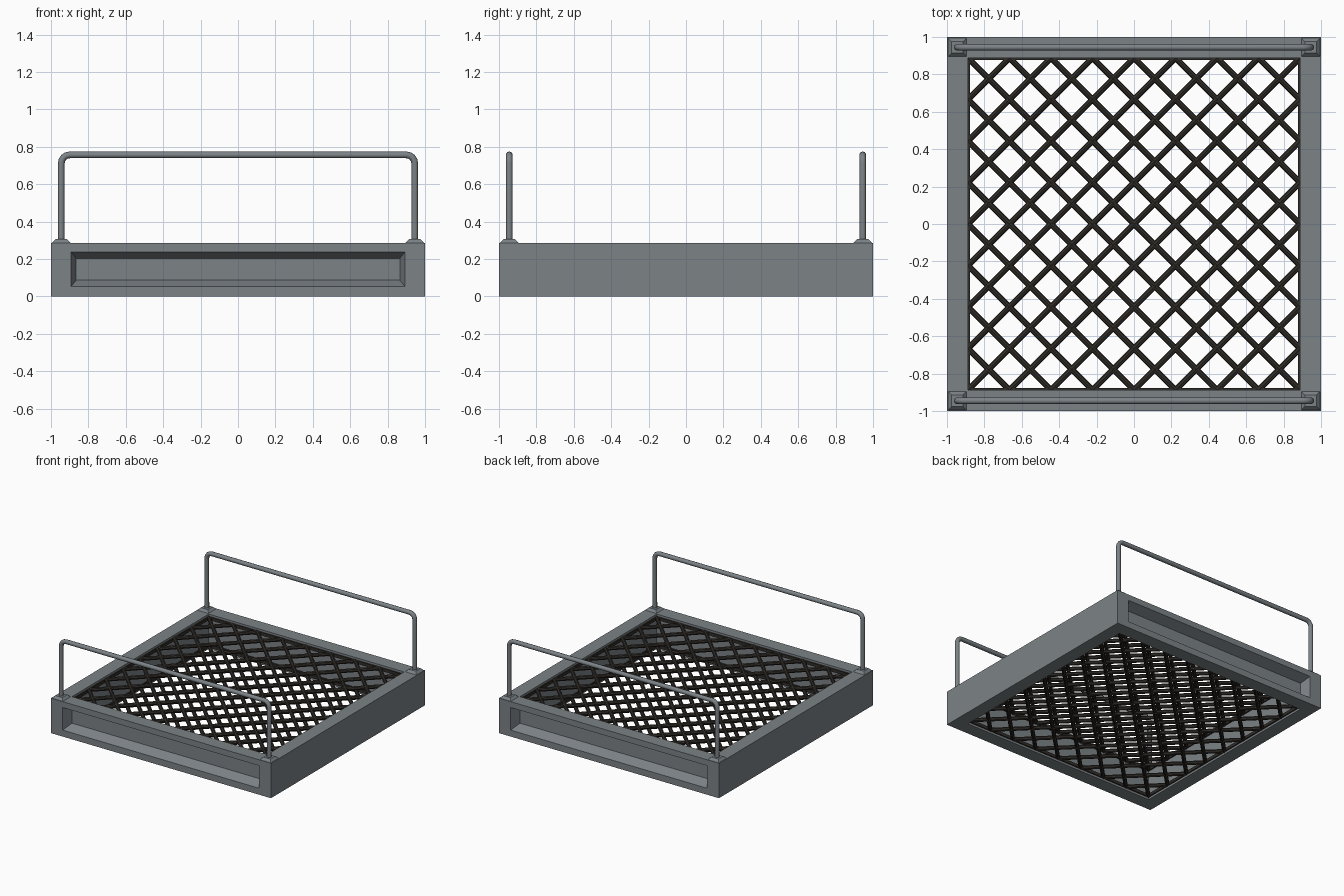
import bpy, bmesh, math
from mathutils import Vector, Matrix

if "Cube" in bpy.data.objects:
    bpy.data.objects.remove(bpy.data.objects["Cube"])

H = 0.287      # frame height
IN = 0.888     # half size of the opening


def material(name, rgb):
    m = bpy.data.materials.new(name)
    m.diffuse_color = (*rgb, 1)
    m.use_nodes = True
    m.node_tree.nodes["Principled BSDF"].inputs["Base Color"].default_value = m.diffuse_color
    return m


steel = material("grey steel", (0.2, 0.225, 0.24))
dark = material("dark mesh wire", (0.03, 0.026, 0.021))


def finish(bm, name, mat):
    bmesh.ops.remove_doubles(bm, verts=bm.verts, dist=1e-5)
    bmesh.ops.recalc_face_normals(bm, faces=bm.faces)
    me = bpy.data.meshes.new(name)
    bm.to_mesh(me)
    bm.free()
    me.materials.append(mat)
    ob = bpy.data.objects.new(name, me)
    bpy.context.collection.objects.link(ob)
    return ob


def bridge(bm, a, b):
    va, vb = [bm.verts.new(p) for p in a], [bm.verts.new(p) for p in b]
    for i in range(len(a)):
        j = (i + 1) % len(a)
        bm.faces.new((va[i], va[j], vb[j], vb[i]))


def face(bm, pts):
    bm.faces.new([bm.verts.new(p) for p in pts])


def square(r, z):
    return [(-r, -r, z), (r, -r, z), (r, r, z), (-r, r, z)]


def rect_xz(x, z0, z1, y):
    return [(-x, y, z0), (x, y, z0), (x, y, z1), (-x, y, z1)]


def add_box(bm, c, s):
    bmesh.ops.create_cube(bm, size=1, matrix=Matrix.Translation(c) @ Matrix.Diagonal((*s, 1)))


# Frame with recessed panels on front and back
bm = bmesh.new()
bridge(bm, square(1, H), square(IN, H))
bridge(bm, square(IN, H), square(IN, 0))
bridge(bm, square(IN, 0), square(1, 0))
for s in (-1, 1):
    face(bm, [(s, -1, 0), (s, 1, 0), (s, 1, H), (s, -1, H)])
    rim = rect_xz(0.893, 0.053, 0.238, s)
    back = rect_xz(0.865, 0.087, 0.203, s * 0.92)
    bridge(bm, rect_xz(1, 0, H, s), rim)
    bridge(bm, rim, back)
    face(bm, back)
finish(bm, "frame", steel)

# Two layers of diagonal wire mesh, each with a thin border
step = 2 * IN / 8
for name, z in (("lower_mesh", 0.03), ("upper_mesh", H - 0.03)):
    bm = bmesh.new()
    for k in range(-7, 8):
        c = k * step
        length = math.sqrt(2) * (2 * IN - abs(c)) + 0.01
        for side in (-1, 1):
            direction = Vector((1, side, 0)).normalized()
            mid = Vector((c / 2, -side * c / 2, z))
            rot = direction.to_track_quat('Z', 'Y').to_matrix().to_4x4()
            bmesh.ops.create_cone(bm, cap_ends=True, segments=8, radius1=0.016, radius2=0.016,
                                  depth=length, matrix=Matrix.Translation(mid) @ rot)
    for s in (-1, 1):
        add_box(bm, (s * (IN - 0.004), 0, z), (0.012, 2 * IN, 0.025))
        add_box(bm, (0, s * (IN - 0.004), z), (2 * IN, 0.012, 0.025))
    finish(bm, name, dark)

# Bevelled feet under the handles
bm = bmesh.new()
for sx in (-1, 1):
    for sy in (-1, 1):
        o = Vector((sx * 0.945, sy * 0.945, 0))
        low = [o + Vector(p) for p in square(0.052, H - 0.002)]
        top = [o + Vector(p) for p in square(0.032, H + 0.019)]
        bridge(bm, low, top)
        face(bm, top)
        face(bm, low)
finish(bm, "handle_feet", steel)

# Bent tube handles
HX, HZ, R = 0.945, 0.757, 0.045
for name, y in (("front_handle", -0.945), ("back_handle", 0.945)):
    pts = [(-HX, H)]
    for cx, a0 in ((-HX + R, 180), (HX - R, 90)):
        for i in range(5):
            a = math.radians(a0 - 22.5 * i)
            pts.append((cx + R * math.cos(a), HZ - R + R * math.sin(a)))
    pts.append((HX, H))
    cu = bpy.data.curves.new(name, 'CURVE')
    cu.dimensions = '3D'
    cu.bevel_depth = 0.018
    cu.bevel_resolution = 3
    sp = cu.splines.new('POLY')
    sp.points.add(len(pts) - 1)
    for p, (x, z) in zip(sp.points, pts):
        p.co = (x, y, z, 1)
    cu.materials.append(steel)
    ob = bpy.data.objects.new(name, cu)
    bpy.context.collection.objects.link(ob)
    bpy.ops.object.select_all(action='DESELECT')
    ob.select_set(True)
    bpy.context.view_layer.objects.active = ob
    bpy.ops.object.convert(target='MESH')
    bpy.ops.object.shade_smooth_by_angle(angle=math.radians(50))
